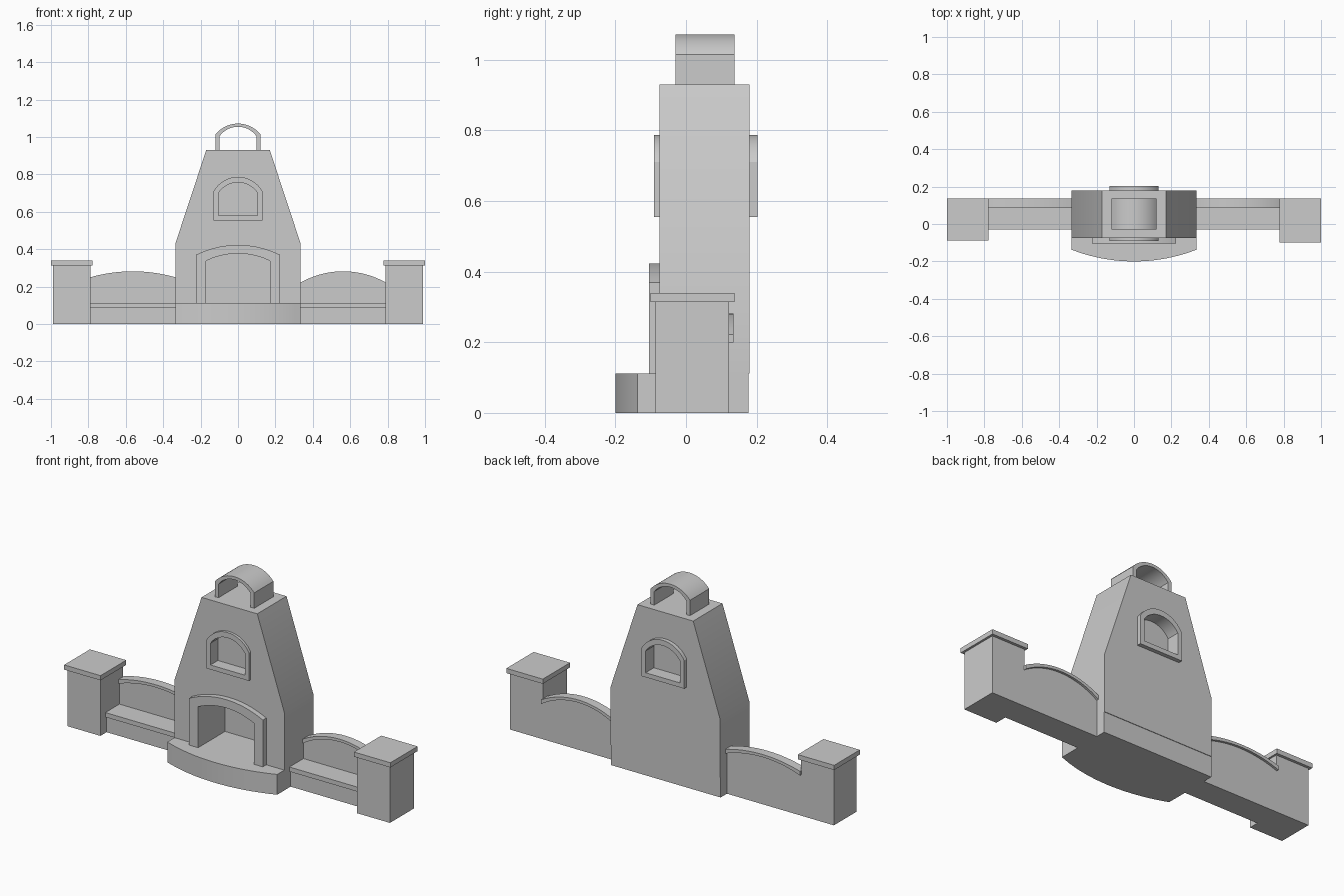
import bpy, bmesh, math

if "Cube" in bpy.data.objects:
    bpy.data.objects.remove(bpy.data.objects["Cube"])


def prism(name, pts, a, b, axis='y', hidden=False):
    """Extrude a 2D profile: (x, z) along y, or (x, y) along z."""
    bm = bmesh.new()
    place = (lambda p, t: (p[0], t, p[1])) if axis == 'y' else (lambda p, t: (p[0], p[1], t))
    face = bm.faces.new([bm.verts.new(place(p, a)) for p in pts])
    side = bmesh.ops.extrude_face_region(bm, geom=[face])['geom']
    move = (0, b - a, 0) if axis == 'y' else (0, 0, b - a)
    bmesh.ops.translate(bm, vec=move, verts=[v for v in side if isinstance(v, bmesh.types.BMVert)])
    bmesh.ops.recalc_face_normals(bm, faces=bm.faces)
    me = bpy.data.meshes.new(name)
    bm.to_mesh(me)
    bm.free()
    ob = bpy.data.objects.new(name, me)
    bpy.context.collection.objects.link(ob)
    ob.hide_render = hidden
    return ob


def box(name, x0, x1, y0, y1, z0, z1):
    return prism(name, [(x0, z0), (x1, z0), (x1, z1), (x0, z1)], y0, y1)


def arc(x0, x1, z_end, z_mid, n=20):
    """Circular segment from x0 to x1 rising (or sinking) to z_mid."""
    h, rise = (x1 - x0) / 2, z_mid - z_end
    r = (h * h + rise * rise) / (2 * abs(rise))
    half = math.asin(h / r)
    s = 1 if rise > 0 else -1
    angles = [half * (2 * i / n - 1) for i in range(n + 1)]
    return [((x0 + x1) / 2 + r * math.sin(t), z_mid - s * r * (1 - math.cos(t))) for t in angles]


def arch(w, z0, z_side, z_top):
    return [(-w, z0)] + arc(-w, w, z_side, z_top) + [(w, z0)]


def cut(ob, cutters):
    bpy.context.view_layer.objects.active = ob
    for c in cutters:
        m = ob.modifiers.new("cut", 'BOOLEAN')
        m.operation, m.solver, m.object = 'DIFFERENCE', 'EXACT', c
        bpy.ops.object.modifier_apply(modifier=m.name)


# Hearth with bowed front
prism("hearth", arc(-0.335, 0.335, -0.137, -0.20) + [(0.335, 0.177), (-0.335, 0.177)], 0, 0.112, 'z')

# Tapered chimney body
body = prism("chimney_body", [(-0.335, 0.112), (0.335, 0.112), (0.335, 0.43), (0.17, 0.93),
                              (-0.17, 0.93), (-0.335, 0.43)], -0.075, 0.18)

# Window frames on the front and back
frame_shape = arch(0.13, 0.555, 0.71, 0.787)
front_frame = prism("front_window_frame", frame_shape, -0.09, -0.075)
back_frame = prism("back_window_frame", frame_shape, 0.18, 0.202)

# Openings for the firebox and both niches
niche = arch(0.105, 0.58, 0.70, 0.757)
fire_cut = prism("firebox_cutter", arch(0.17, 0.05, 0.338, 0.377), -0.3, 0.13, hidden=True)
front_cut = prism("front_niche_cutter", niche, -0.3, -0.025, hidden=True)
back_cut = prism("back_niche_cutter", niche, 0.13, 0.4, hidden=True)
cut(body, [fire_cut, front_cut, back_cut])
cut(front_frame, [front_cut])
cut(back_frame, [back_cut])
for c in (fire_cut, front_cut, back_cut):
    bpy.data.objects.remove(c)

# Fireplace surround and chimney hood: open-bottomed arches
prism("fireplace_surround", arch(0.225, 0.112, 0.37, 0.423) + arch(0.17, 0.112, 0.338, 0.377)[::-1],
      -0.105, -0.075)
prism("chimney_hood", arch(0.12, 0.93, 1.015, 1.072) + arch(0.098, 0.93, 1.005, 1.055)[::-1],
      -0.03, 0.137)

# Side wings: bench, arched back wall, coping, end post with cap
for side, s, z_end, y_cap in (("left", -1, 0.25, -0.087), ("right", 1, 0.222, -0.1)):
    x0, x1 = sorted((s * 0.335, s * 0.79))
    box(side + "_bench_base", x0, x1, -0.02, 0.122, 0, 0.087)
    box(side + "_bench_seat", x0, x1, -0.03, 0.122, 0.087, 0.112)
    top = arc(x0, x1, z_end, 0.282)
    low = arc(x0, x1, z_end - 0.023, 0.267)
    prism(side + "_back_wall", [(x0, 0.112)] + low + [(x1, 0.112)], 0.092, 0.122)
    prism(side + "_wall_coping", top + low[::-1], 0.085, 0.135)
    p0, p1 = sorted((s * 0.788, s * 0.988))
    box(side + "_post", p0, p1, y_cap + 0.013, 0.122, 0, 0.314)
    c0, c1 = sorted((s * 0.778, s * 1.0))
    box(side + "_post_cap", c0, c1, y_cap, 0.137, 0.314, 0.34)

# Smooth the arches, keep corners sharp
bpy.ops.object.select_all(action='SELECT')
bpy.context.view_layer.objects.active = body
bpy.ops.object.shade_smooth_by_angle(angle=math.radians(20))
